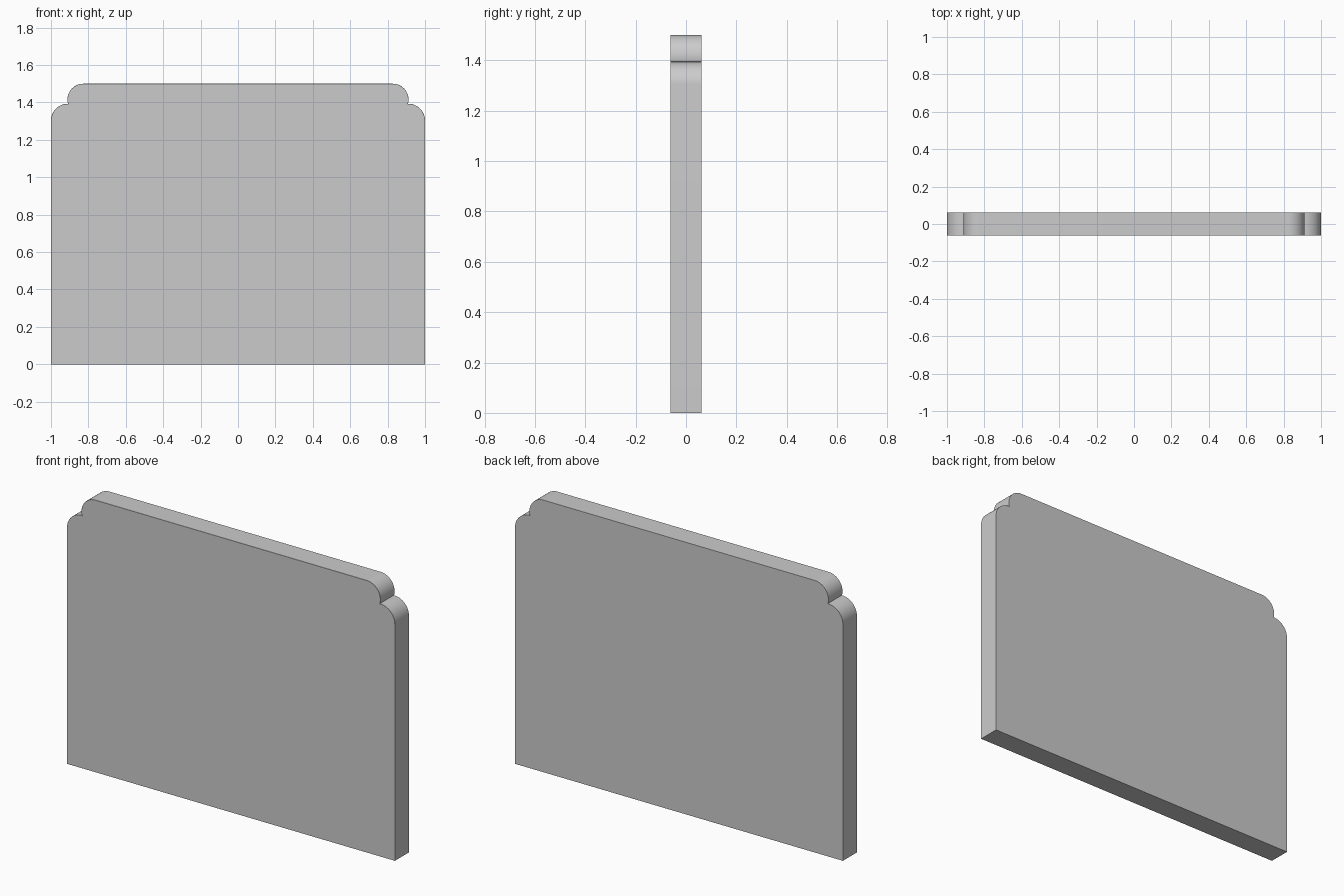
import bpy, bmesh
from math import cos, sin, radians

if "Cube" in bpy.data.objects:
    bpy.data.objects.remove(bpy.data.objects["Cube"])

HALF_T = 0.0615
BEVEL = 0.005


def arc(cx, cz, r, a0, a1, n=16):
    angles = [radians(a0 + (a1 - a0) * i / n) for i in range(n + 1)]
    return [(cx + r * cos(a), cz + r * sin(a)) for a in angles]


# Right half of the outline: side, lower shoulder, notch, upper shoulder
right = [(1.0, 0.0)]
right += arc(0.91, 1.303, 0.09, 0, 92)
right += arc(0.827, 1.415, 0.085, -14, 90)
outline = right + [(-x, z) for x, z in reversed(right)]

# Extrude the mirrored outline into a slab
bm = bmesh.new()
front = bm.faces.new([bm.verts.new((x, -HALF_T, z)) for x, z in outline])
back = bmesh.ops.extrude_face_region(bm, geom=[front], use_keep_orig=True)
verts = [v for v in back["geom"] if isinstance(v, bmesh.types.BMVert)]
bmesh.ops.translate(bm, verts=verts, vec=(0, 2 * HALF_T, 0))
bmesh.ops.recalc_face_normals(bm, faces=bm.faces[:])

# Fine chamfer on the front rim, leaving the floor edge square
rim = [e for e in bm.edges
       if all(v.co.y < 0 for v in e.verts) and max(v.co.z for v in e.verts) > 0.01]
bmesh.ops.bevel(bm, geom=rim, offset=BEVEL, offset_type='OFFSET', segments=1,
                profile=0.5, affect='EDGES', clamp_overlap=True)

mesh = bpy.data.meshes.new("headboard_panel")
bm.to_mesh(mesh)
bm.free()
panel = bpy.data.objects.new("headboard_panel", mesh)
bpy.context.collection.objects.link(panel)

# Smooth rounded shoulders, crisp edges elsewhere
bpy.context.view_layer.objects.active = panel
panel.select_set(True)
bpy.ops.object.shade_smooth_by_angle(angle=radians(30))
